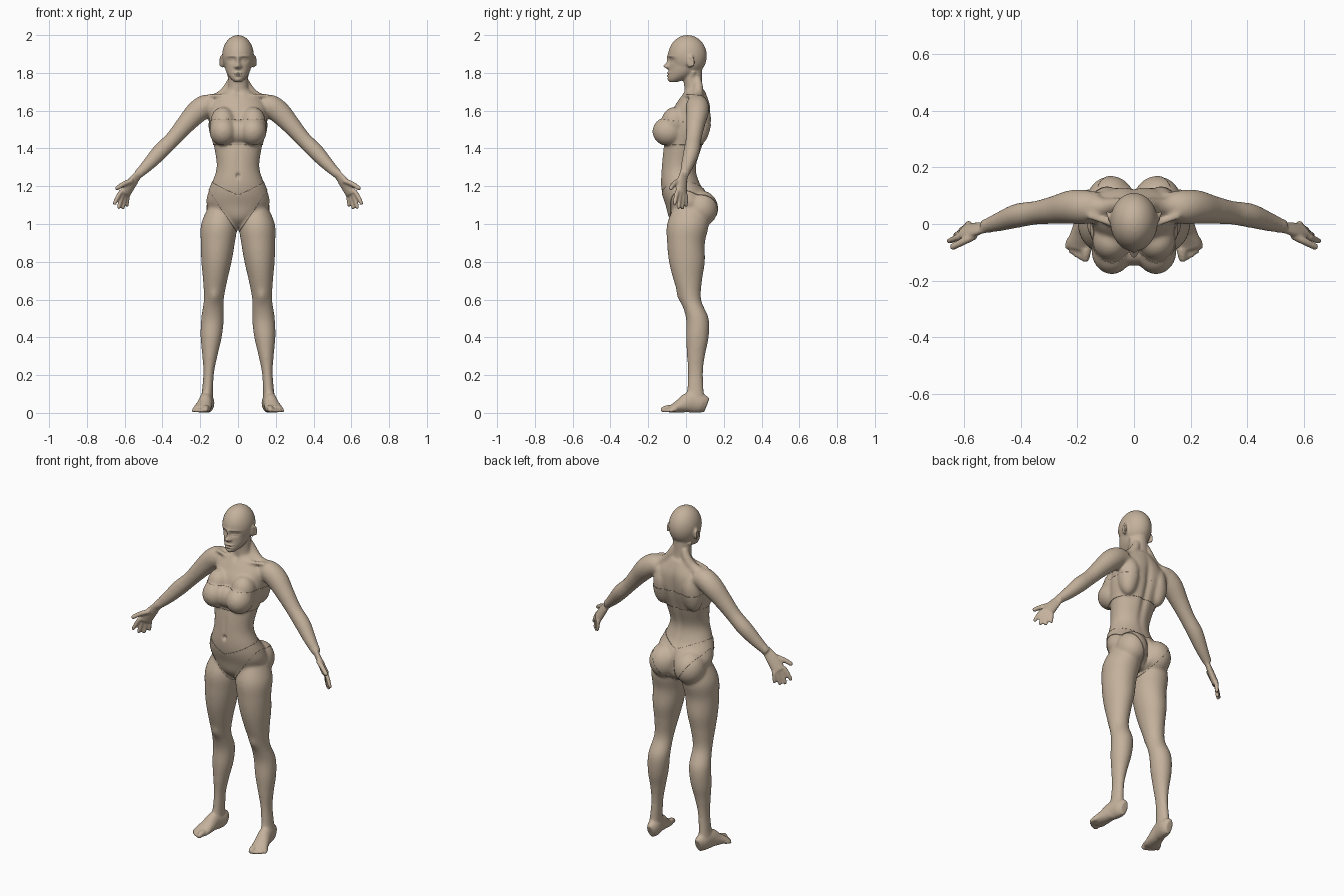
import bpy, bmesh, math
from mathutils import Vector, Matrix

cube = bpy.data.objects.get("Cube")
if cube:
    bpy.data.objects.remove(cube)

X, Y, Z = Matrix.Identity(3)

skin = bpy.data.materials.new("warm tan")
skin.use_nodes = True
tan = (.55, .44, .33, 1)
skin.diffuse_color = tan
skin.node_tree.nodes["Principled BSDF"].inputs["Base Color"].default_value = tan


def spline(points, steps=6):
    """Catmull-Rom interpolation through tuples of any length."""
    padded = [points[0], *points, points[-1]]
    result = []
    for a, b, c, d in zip(padded, padded[1:], padded[2:], padded[3:]):
        for k in range(steps):
            t = k / steps
            result.append([q + t / 2 * (r - p + t * (2 * p - 5 * q + 4 * r - s + t * (3 * (q - r) + s - p)))
                           for p, q, r, s in zip(a, b, c, d)])
    return result + [list(points[-1])]


def sweep(bm, points, ref=X, level=False, seg=48):
    """Loft ellipses (x, y, z, radius along ref, other radius) along a curve."""
    path = spline(points)
    rings = []
    for i, (x, y, z, ru, rv) in enumerate(path):
        before, after = path[max(i - 1, 0)], path[min(i + 1, len(path) - 1)]
        t = Z if level else (Vector(after[:3]) - Vector(before[:3])).normalized()
        u = (ref - t * ref.dot(t)).normalized()
        v = t.cross(u)
        angles = [math.tau * k / seg for k in range(seg)]
        rings.append([bm.verts.new(Vector((x, y, z)) + u * ru * math.cos(a) + v * rv * math.sin(a))
                      for a in angles])
    for lower, upper in zip(rings, rings[1:]):
        for k in range(seg):
            n = (k + 1) % seg
            bm.faces.new((lower[k], lower[n], upper[n], upper[k]))
    bm.faces.new(rings[0][::-1])
    bm.faces.new(rings[-1])


def tube(bm, points, ref=X, flatness=1):
    """Sweep (x, y, z, radius) with a constant flatness."""
    sweep(bm, [(x, y, z, r, r * flatness) for x, y, z, r in points], ref)


def stack(bm, sections, axis=lambda z: 0):
    """Level loft from (z, half width, front y, back y)."""
    sweep(bm, [(axis(z), (front + back) / 2, z, width, (back - front) / 2)
               for z, width, front, back in sections], level=True)


def ball(bm, centre, radii):
    bmesh.ops.create_uvsphere(bm, u_segments=48, v_segments=24, radius=1,
                              matrix=Matrix.Translation(centre) @ Matrix.Diagonal((*radii, 1)))


def digit(bm, base, tip, radius):
    """Finger or toe: slightly bent, with a rounded end."""
    middle = (base + tip) / 2 + Z * radius / 3
    tube(bm, [(*base, radius), (*middle, radius), (*tip, radius * .9)], ref=X + Y)
    ball(bm, tip, [radius * .9] * 3)


bm = bmesh.new()

# Leg, its axis leaning outwards towards the floor
stack(bm, [(1.1, .06, -.06, .1), (1, .095, -.1, .12), (.9, .09, -.1, .1), (.8, .08, -.09, .1),
           (.7, .064, -.065, .085), (.6, .053, -.03, .08), (.5, .06, 0, .12), (.4, .056, 0, .12),
           (.3, .04, .005, .1), (.2, .028, .01, .09), (.05, .032, 0, .1)],
      axis=lambda z: .17 - .07 * z)

# Foot: every section is as tall as it is high, so the sole stays on the floor
foot = [(.16, .11, .04, .02), (.16, .08, .05, .035), (.17, .02, .055, .037),
        (.18, -.03, .037, .042), (.19, -.07, .023, .047), (.195, -.09, .017, .042)]
sweep(bm, [(x, y, z, width, z) for x, y, z, width in foot])

# Toes fan along an arc, the first one thicker
for i in range(5):
    t = i / 4
    radius = .011 if i else .017
    digit(bm, Vector((.165 + .06 * t, -.07 + .02 * t, radius + .005)),
          Vector((.172 + .064 * t, -.12 + .04 * t * t, radius)), radius)

# Arm
tube(bm, [(.12, .06, 1.63, .05), (.17, .06, 1.625, .06), (.22, .06, 1.59, .06), (.28, .05, 1.525, .05),
          (.345, .04, 1.45, .042), (.41, .03, 1.385, .043), (.47, .01, 1.32, .035), (.53, -.01, 1.26, .024)], ref=Y)

# Palm, fingers and thumb
tube(bm, [(.52, -.01, 1.27, .026), (.56, -.02, 1.22, .034), (.6, -.025, 1.16, .038)],
     ref=Y - X - Z * .4, flatness=.5)
for i in range(4):
    t = i / 3
    tip = Vector((.653, -.06, 1.11)).lerp(Vector((.588, 0, 1.1)), t)
    digit(bm, Vector((.618, -.046, 1.175)).lerp(Vector((.584, 0, 1.154)), t),
          tip - Z * .02 * math.sin(math.pi * t), .0115)
digit(bm, Vector((.56, -.04, 1.23)), Vector((.64, -.08, 1.19)), .0135)

# Buttock, breast, shoulder blade
ball(bm, (.084, .078, 1.08), (.085, .09, .095))
ball(bm, (.078, -.093, 1.49), (.07, .082, .075))
ball(bm, (.08, -.06, 1.54), (.066, .07, .08))
ball(bm, (.1, .07, 1.54), (.055, .055, .12))

# Trapezius, collar bone, neck muscle
tube(bm, [(.03, .06, 1.77, .02), (.055, .065, 1.715, .027), (.1, .06, 1.67, .03), (.17, .06, 1.64, .04)])
tube(bm, [(.015, -.01, 1.675, .01), (.08, 0, 1.68, .01), (.16, .03, 1.68, .012)], ref=Z)
tube(bm, [(.012, 0, 1.675, .01), (.05, .04, 1.81, .013)])

# Ear with a curled rim
ball(bm, (.083, .02, 1.857), (.009, .016, .03))
rim = [math.pi * (k / 5 - .3) for k in range(8)]
tube(bm, [(.088 + .006 * math.cos(a), .024 + .016 * math.cos(a), 1.857 + .03 * math.sin(a), .006) for a in rim])

# Mirror all paired parts
copy = bmesh.ops.duplicate(bm, geom=bm.verts[:] + bm.edges[:] + bm.faces[:])["geom"]
for item in copy:
    if isinstance(item, bmesh.types.BMVert):
        item.co.x *= -1
bmesh.ops.reverse_faces(bm, faces=[f for f in copy if isinstance(f, bmesh.types.BMFace)])

# Torso
stack(bm, [(.985, .035, -.04, .08), (1.03, .11, -.085, .12), (1.1, .165, -.105, .13),
           (1.16, .16, -.125, .11), (1.22, .137, -.133, .072), (1.3, .113, -.13, .055),
           (1.4, .125, -.12, .085), (1.5, .147, -.1, .117), (1.58, .15, -.084, .127),
           (1.64, .14, -.05, .125), (1.71, .065, -.005, .1)])
ball(bm, (0, -.1, 1.49), (.07, .045, .06))

# Neck, skull and face
stack(bm, [(1.66, .06, -.01, .1), (1.74, .053, -.01, .087), (1.83, .05, -.02, .085)])
ball(bm, (0, .008, 1.89), (.084, .102, .11))
stack(bm, [(1.752, .02, -.085, -.045), (1.77, .04, -.095, .01), (1.8, .06, -.093, .06),
           (1.84, .072, -.09, .09), (1.9, .08, -.092, .1)])


def new_object(name, mesh):
    obj = bpy.data.objects.new(name, mesh)
    bpy.context.scene.collection.objects.link(obj)
    if not mesh.materials:
        mesh.materials.append(skin)
    return obj


# Fuse the parts into one continuous skin
rough = bpy.data.meshes.new("rough_body")
bm.to_mesh(rough)
bm.free()
body = new_object("body", rough)
fuse = body.modifiers.new("fuse", "REMESH")
fuse.mode = "VOXEL"
fuse.voxel_size = .006
bpy.context.view_layer.update()
fused = bpy.data.meshes.new_from_object(body.evaluated_get(bpy.context.evaluated_depsgraph_get()))
body.modifiers.clear()
body.data = fused

# Blend muscles strongly; leave face, hands and feet crisp
bm = bmesh.new()
bm.from_mesh(fused)
soft = [v for v in bm.verts if .1 < v.co.z < 1.73 and abs(v.co.x) < .53]
for verts, rounds in ((soft, 11), (bm.verts[:], 2)):
    for _ in range(rounds):
        bmesh.ops.smooth_vert(bm, verts=verts, factor=.5, use_axis_x=True, use_axis_y=True, use_axis_z=True)

# Refine the face for its small features
face_edges = [e for e in bm.edges if all(v.co.z > 1.75 and v.co.y < -.04 for v in e.verts)]
bmesh.ops.subdivide_edges(bm, edges=face_edges, cuts=1, use_grid_fill=True)
bm.normal_update()

# Sculpted details as soft pushes along y: x, z, width, height, depth
bridge_and_nose = [(0, 1.865, .008, .02, -.011), (0, 1.836, .01, .01, -.024), (.012, 1.832, .006, .005, -.008)]
eyes_and_brows = [(.033, 1.868, .016, .01, .013), (.033, 1.867, .01, .006, -.008),
                  (.033, 1.866, .012, .002, .003), (.032, 1.888, .02, .005, -.004)]
mouth_and_chin = [(0, 1.8, .016, .004, -.008), (0, 1.786, .013, .004, -.008),
                  (0, 1.792, .018, .002, .004), (0, 1.763, .014, .008, -.005)]
collar_navel_knee = [(0, 1.69, .012, .012, .007), (0, 1.255, .007, .009, .014),
                     (0, 1.33, .01, .06, .004), (.125, .615, .02, .025, -.01)]
blade_spine_cleft = [(.08, 1.57, .035, .05, .01), (0, 1.46, .014, .12, -.012), (0, 1.08, .009, .05, -.018)]


def sculpt(details, facing):
    for v in bm.verts:
        weight = min(1, 2 * v.normal.y * facing)
        if weight <= 0 or abs(v.co.x) > .22:
            continue
        push = 0
        for x, z, width, height, depth in details:
            dx, dz = (abs(v.co.x) - x) / width, (v.co.z - z) / height
            if max(abs(dx), abs(dz)) < 3:
                push += depth * math.exp(-(dx * dx + dz * dz) / 2)
        v.co.y += push * weight


sculpt(bridge_and_nose + eyes_and_brows + mouth_and_chin + collar_navel_knee, -1)
sculpt(blade_spine_cleft, 1)
for face in bm.faces:
    face.smooth = True
bm.to_mesh(fused)
bm.free()


def garment(name, cuts):
    """Thin cloth taken from the skin: trim one half, mirror, thicken."""
    cloth = bmesh.new()
    cloth.from_mesh(fused)
    for point, outward in [(Vector(), -X)] + cuts:
        bmesh.ops.bisect_plane(cloth, geom=cloth.verts[:] + cloth.edges[:] + cloth.faces[:],
                               plane_co=point, plane_no=outward, clear_outer=True)
    mesh = bpy.data.meshes.new(name)
    cloth.to_mesh(mesh)
    cloth.free()
    obj = new_object(name, mesh)
    obj.modifiers.new("mirror", "MIRROR")
    thick = obj.modifiers.new("thickness", "SOLIDIFY")
    thick.thickness, thick.offset = .003, 1


garment("bandeau_top", [(Z * 1.42, -Z), (Z * 1.54, Z + Y * .1), (X * .17, X)])
garment("briefs", [(Z * 1.165, Z - X * .45 - Y * .1), (X * .035 + Z, X * 1.5 - Z), (X * .25, X)])
